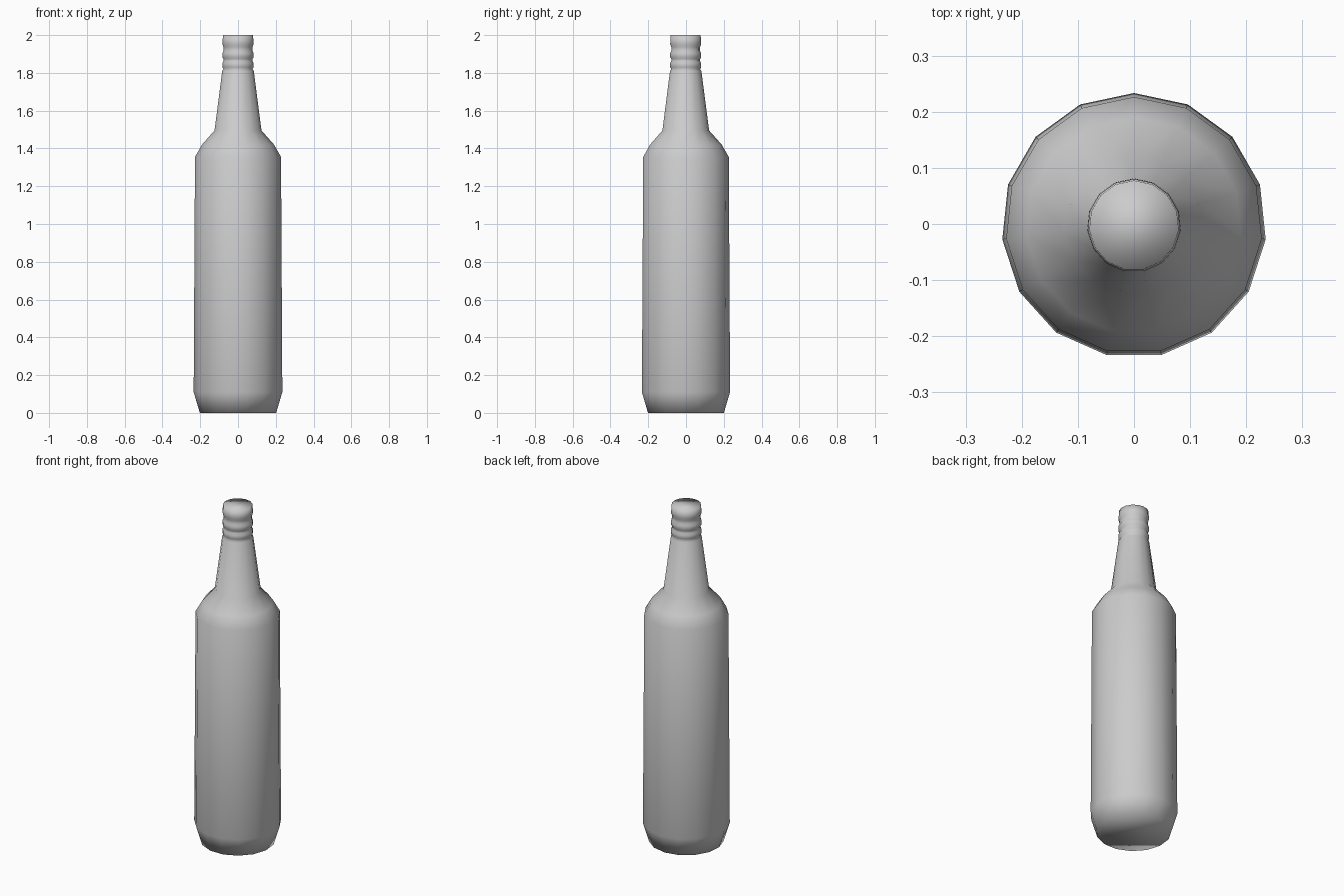
import bpy, bmesh, math

if "Cube" in bpy.data.objects:
    bpy.data.objects.remove(bpy.data.objects["Cube"])

SIDES = 15
Y_SHIFT = -0.0026  # odd-sided outline, centred on its bounds


def lathe(name, profile):
    """Revolve (radius, z) points and close both ends with flat faces."""
    bm = bmesh.new()
    rings = []
    for r, z in profile:
        rings.append([bm.verts.new((
            r * math.cos(math.pi / 2 + math.tau * i / SIDES),
            r * math.sin(math.pi / 2 + math.tau * i / SIDES) + Y_SHIFT, z))
            for i in range(SIDES)])
    for a, b in zip(rings, rings[1:]):
        for i in range(SIDES):
            j = (i + 1) % SIDES
            bm.faces.new((a[i], a[j], b[j], b[i]))
    bm.faces.new(rings[0][::-1])
    bm.faces.new(rings[-1])
    for f in bm.faces:
        f.smooth = True
    mesh = bpy.data.meshes.new(name)
    bm.to_mesh(mesh)
    bm.free()
    obj = bpy.data.objects.new(name, mesh)
    bpy.context.collection.objects.link(obj)
    return obj


# Body, shoulder and tapering neck
profile = [(0.203, 0), (0.236, 0.11), (0.229, 1.355), (0.192, 1.42),
           (0.125, 1.495), (0.084, 1.81)]

# Two raised rings around the mouth
for z in (1.82, 1.873):
    profile += [(0.077, z), (0.083, z + 0.010), (0.083, z + 0.032), (0.077, z + 0.043)]

# Closed rounded cap
profile += [(0.077, 1.937), (0.083, 1.952), (0.080, 2.0)]

lathe("bottle", profile)
